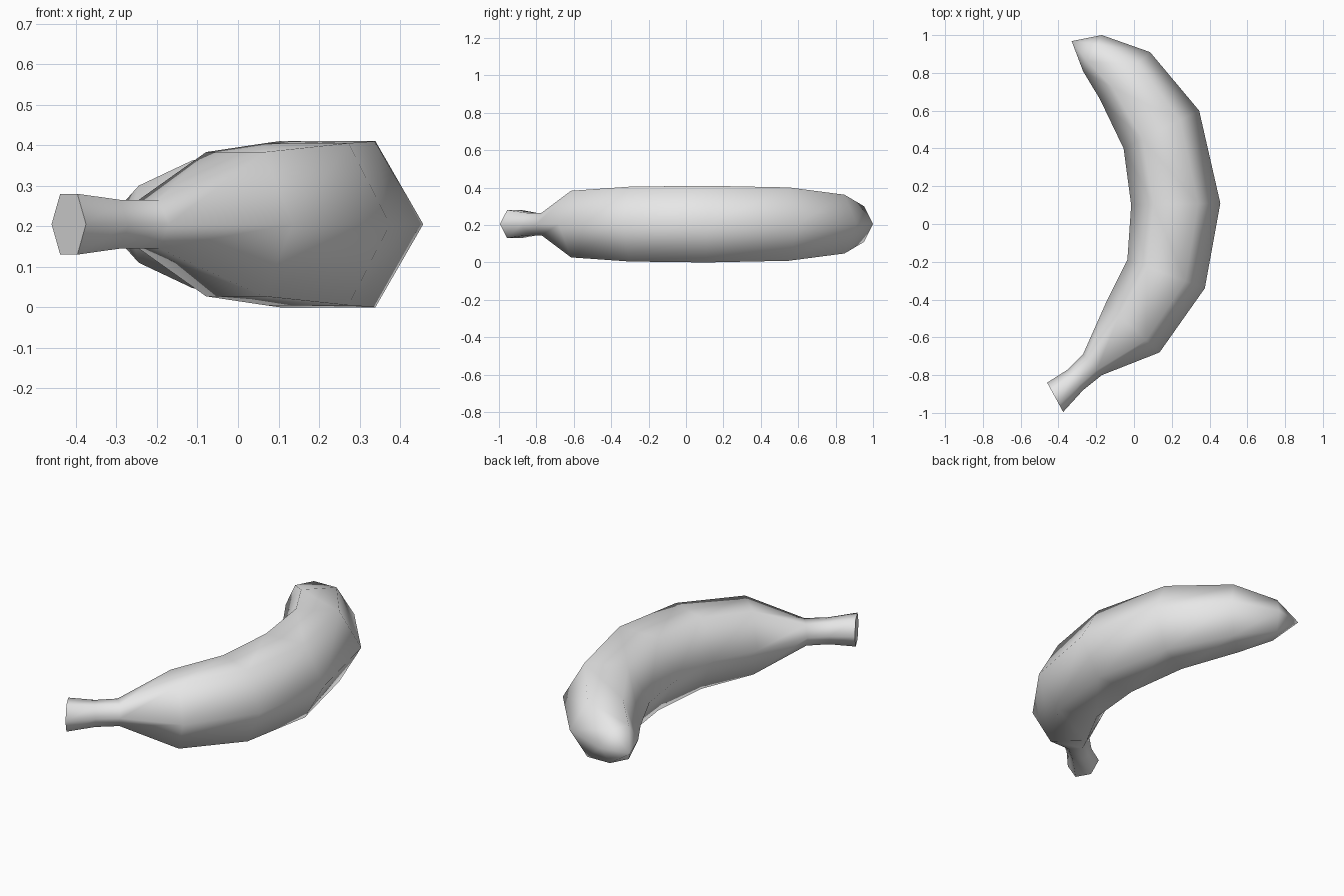
import bpy, bmesh, math
from mathutils import Vector

cube = bpy.data.objects.get("Cube")
if cube:
    bpy.data.objects.remove(cube, do_unlink=True)

# Plain grey skin
skin = bpy.data.materials.new("light_grey")
skin.use_nodes = True
grey = (0.8, 0.8, 0.8, 1)
skin.diffuse_color = grey
skin.node_tree.nodes["Principled BSDF"].inputs["Base Color"].default_value = grey

SIDES = 6
MID_Z = 0.205

# Cross-sections from stem to tip: inner x, y, outer x, y, half height
sections = [
    (-0.46, -0.84, -0.375, -0.995, 0.075),
    (-0.35, -0.77, -0.27, -0.88, 0.06),
    (-0.27, -0.69, -0.17, -0.80, 0.06),
    (-0.15, -0.42, 0.135, -0.68, 0.178),
    (-0.035, -0.19, 0.375, -0.34, 0.2),
    (-0.015, 0.10, 0.457, 0.11, 0.205),
    (-0.055, 0.40, 0.345, 0.60, 0.196),
    (-0.18, 0.66, 0.085, 0.91, 0.157),
    (-0.27, 0.81, -0.17, 1.0, 0.095),
]

bm = bmesh.new()


def add_ring(ix, iy, ox, oy, height):
    """Hexagonal ring spanning from the inner to the outer curve."""
    inner, outer = Vector((ix, iy, MID_Z)), Vector((ox, oy, MID_Z))
    centre, arm = (inner + outer) / 2, (outer - inner) / 2
    lift = Vector((0, 0, height / math.sin(math.pi / 3)))
    angles = [math.tau * k / SIDES for k in range(SIDES)]
    return [bm.verts.new(centre + arm * math.cos(a) + lift * math.sin(a)) for a in angles]


# Body skin between neighbouring rings
rings = [add_ring(*s) for s in sections]
for a, b in zip(rings, rings[1:]):
    for k in range(SIDES):
        n = (k + 1) % SIDES
        bm.faces.new((a[k], a[n], b[n], b[k]))

# Pointed blossom tip
tip = bm.verts.new((-0.33, 0.968, MID_Z))
for k in range(SIDES):
    bm.faces.new((rings[-1][k], rings[-1][(k + 1) % SIDES], tip))

bmesh.ops.recalc_face_normals(bm, faces=bm.faces[:])
for face in bm.faces:
    face.smooth = True

# Flat cut end of the stem with a crisp rim
cap = bm.faces.new(rings[0])
bmesh.ops.recalc_face_normals(bm, faces=bm.faces[:])
cap.smooth = False
for edge in cap.edges:
    edge.smooth = False

mesh = bpy.data.meshes.new("banana")
bm.to_mesh(mesh)
bm.free()
mesh.materials.append(skin)
banana = bpy.data.objects.new("banana", mesh)
bpy.context.collection.objects.link(banana)
